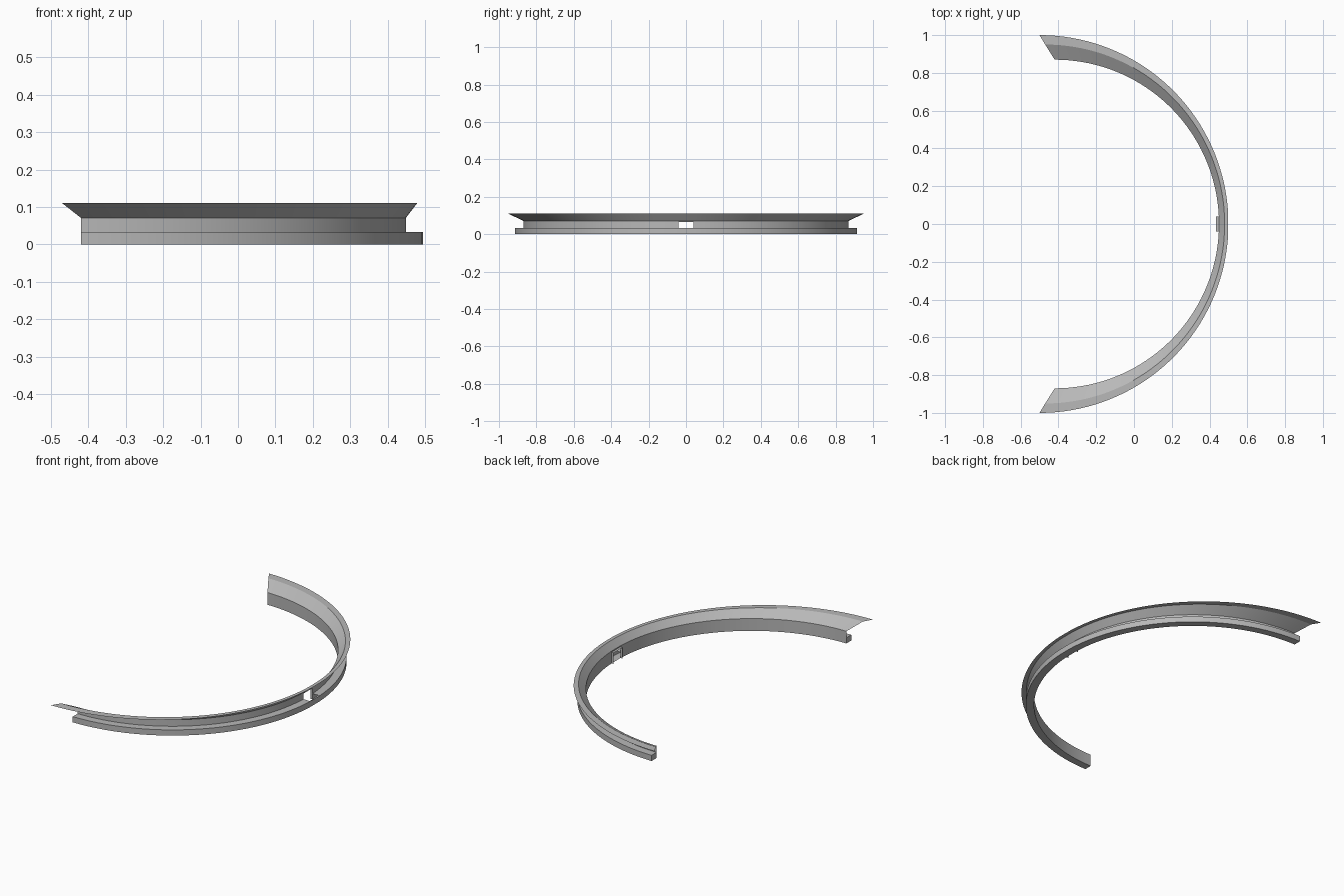
import bpy, bmesh, math

if "Cube" in bpy.data.objects:
    bpy.data.objects.remove(bpy.data.objects["Cube"])

grey = bpy.data.materials.new("mid grey")
grey.diffuse_color = (0.48, 0.48, 0.48, 1)
grey.use_nodes = True
grey.node_tree.nodes["Principled BSDF"].inputs["Base Color"].default_value = grey.diffuse_color

# Sweep angles; the middle segment spans the cable notch
HALF = math.asin(0.041 / 0.87)
N = 36
side = [HALF + (math.pi / 2 - HALF) * i / N for i in range(N + 1)]
ANGLES = [-a for a in reversed(side)] + side
MID = N


def finish(bm, name):
    me = bpy.data.meshes.new(name)
    bm.to_mesh(me)
    bm.free()
    ob = bpy.data.objects.new(name, me)
    bpy.context.collection.objects.link(ob)
    me.materials.append(grey)
    bpy.ops.object.select_all(action='DESELECT')
    ob.select_set(True)
    bpy.context.view_layer.objects.active = ob
    bpy.ops.object.shade_smooth_by_angle(angle=math.radians(25))
    return ob


def half_ring(name, profile, skip=(), caps=False):
    """Loft half circles (centre x, radius, z); skip = strips open at the notch."""
    bm = bmesh.new()
    rows = [[bm.verts.new((c + r * math.cos(a), r * math.sin(a), z)) for a in ANGLES]
            for c, r, z in profile]
    for k in range(len(rows) - 1):
        for i in range(len(ANGLES) - 1):
            if i == MID and k in skip:
                continue
            bm.faces.new((rows[k][i], rows[k][i + 1], rows[k + 1][i + 1], rows[k + 1][i]))
    if caps:
        bm.faces.new([r[0] for r in reversed(rows)])
        bm.faces.new([r[-1] for r in rows])
    return finish(bm, name)


C, R = -0.42, 0.87
TOP = 0.065

# Upright wall with an open notch
half_ring("wall", [(C, R, 0), (C, R, 0.033), (C, R, TOP), (C, R, 0.071)], skip=(0, 1))

# Flared collar ending in a flat rim
half_ring("flared_rim", [(C, R, 0.071), (-0.47, 0.95, 0.11), (-0.5, 1.0, 0.11)])

# Outer foot ledge: bottom, outer face, top (top open at the notch)
half_ring("foot_ledge", [(C, R, 0), (C, 0.915, 0), (C, 0.915, 0.033), (C, R, 0.033)],
          skip=(2,), caps=True)

# Upside-down U frame lining the notch, reaching inward
bm = bmesh.new()
x_out, x_in, w = C + R * math.cos(HALF), 0.435, 0.041
path = [(-w, 0), (-w, TOP), (w, TOP), (w, 0)]
pairs = [(bm.verts.new((x_out, y, z)), bm.verts.new((x_in, y, z))) for y, z in path]
for (a, b), (c, d) in zip(pairs, pairs[1:]):
    bm.faces.new((a, b, d, c))
finish(bm, "notch_frame")
